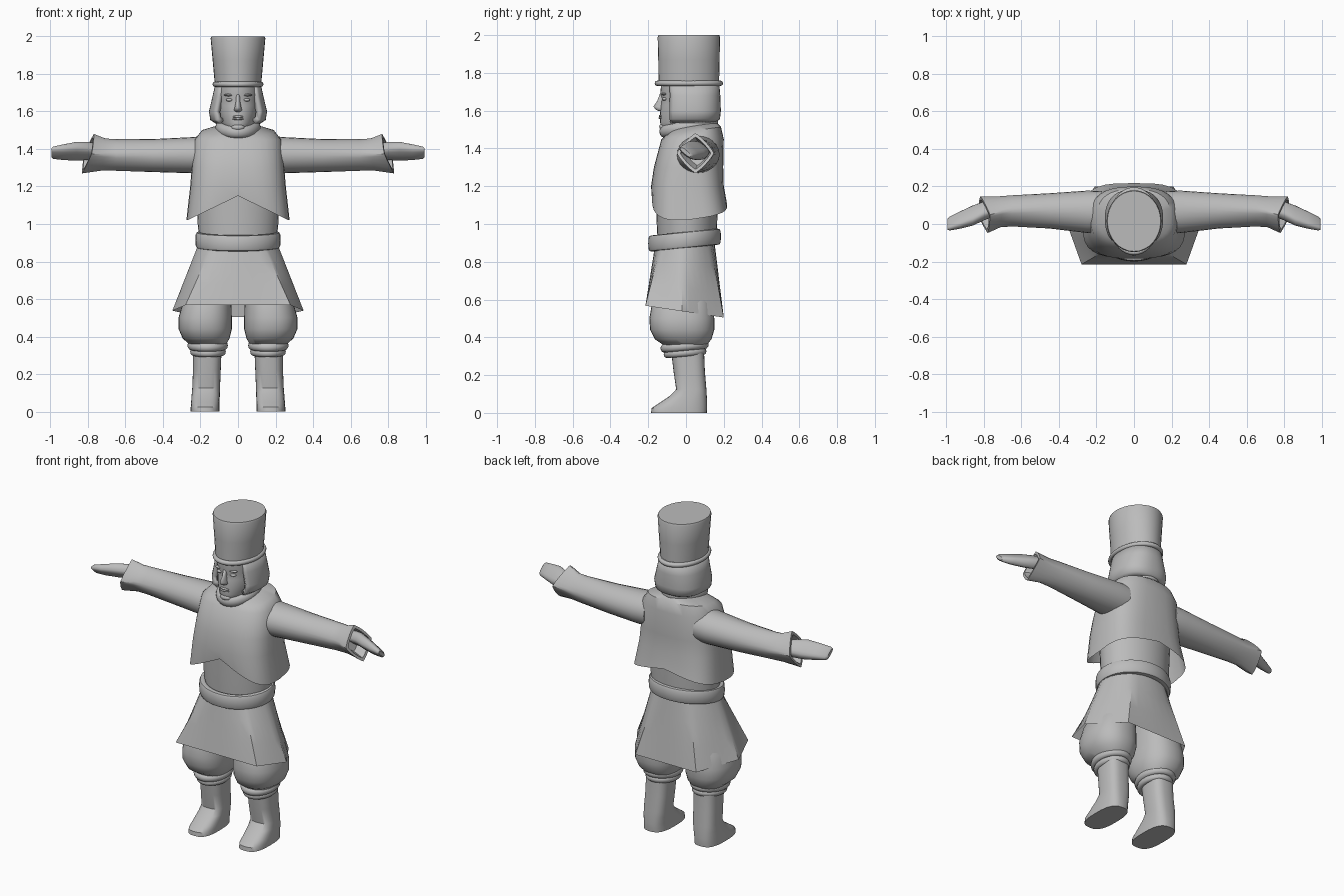
import bpy, bmesh, math
from mathutils import Vector

if "Cube" in bpy.data.objects:
    bpy.data.objects.remove(bpy.data.objects["Cube"])

grey = bpy.data.materials.new("plain_grey")
grey.use_nodes = True
grey.diffuse_color = (0.5, 0.5, 0.5, 1)
grey.node_tree.nodes["Principled BSDF"].inputs["Base Color"].default_value = (0.5, 0.5, 0.5, 1)


def finish(name, bm, angle=40):
    bmesh.ops.recalc_face_normals(bm, faces=bm.faces)
    mesh = bpy.data.meshes.new(name)
    bm.to_mesh(mesh)
    bm.free()
    mesh.materials.append(grey)
    obj = bpy.data.objects.new(name, mesh)
    bpy.context.collection.objects.link(obj)
    bpy.ops.object.select_all(action="DESELECT")
    obj.select_set(True)
    bpy.context.view_layer.objects.active = obj
    bpy.ops.object.shade_smooth_by_angle(angle=math.radians(angle))
    return obj


def loft(name, rings, caps=(True, True), closed=True, loop=False, angle=40):
    """Skin a list of point rings."""
    bm = bmesh.new()
    rows = [[bm.verts.new(p) for p in ring] for ring in rings]
    n = len(rows[0])
    pairs = list(zip(rows, rows[1:])) + ([(rows[-1], rows[0])] if loop else [])
    for a, b in pairs:
        for i in range(n if closed else n - 1):
            j = (i + 1) % n
            bm.faces.new((a[i], a[j], b[j], b[i]))
    for use, row in zip(caps, (rows[0], rows[-1])):
        if use:
            bm.faces.new(row)
    return finish(name, bm, angle)


def oval(r1, r2, p=2.0, n=32, start=0.0, sweep=2 * math.pi):
    """Superellipse outline; a partial sweep gives an open arc."""
    full = sweep > 6.28
    out = []
    for i in range(n):
        a = start + sweep * i / (n if full else n - 1)
        c, s = math.cos(a), math.sin(a)
        out.append((math.copysign(abs(c) ** (2 / p), c) * r1,
                    math.copysign(abs(s) ** (2 / p), s) * r2))
    return out


def level(z, rx, front, back, p=2.0, cx=0.0, hem=None, **arc):
    """Horizontal ring between a front and a back depth."""
    cy, ry = (front + back) / 2, (back - front) / 2
    pts = [(cx + u, cy + v) for u, v in oval(rx, ry, p, **arc)]
    return [Vector((x, y, hem(x, y) if hem else z)) for x, y in pts]


def band(name, z, rx, front, back, wide, high, slope=0.0, cx=0.0, p=2.0):
    """Elliptical roll or belt, optionally tilted up towards the back."""
    cy, ry = (front + back) / 2, (back - front) / 2
    rings = []
    for i in range(40):
        a = 2 * math.pi * i / 40
        c, s = math.cos(a), math.sin(a)
        rings.append([Vector((cx + (rx + u) * c, cy + (ry + u) * s, z + slope * s + v))
                      for u, v in oval(wide, high, p, 12)])
    return loft(name, rings, (False, False), loop=True)


def blob(name, loc, size):
    bm = bmesh.new()
    bmesh.ops.create_uvsphere(bm, u_segments=16, v_segments=10, radius=1)
    for v in bm.verts:
        v.co = Vector([v.co[i] * size[i] + loc[i] for i in range(3)])
    return finish(name, bm, 180)


# Hat
loft("hat", [level(1.74, 0.123, -0.145, 0.175), level(1.87, 0.135, -0.147, 0.178),
             level(1.99, 0.146, -0.15, 0.18), level(2.0, 0.142, -0.146, 0.176)])
band("hat_brim", 1.745, 0.122, -0.152, 0.182, 0.014, 0.014)

# Head and face
loft("head", [level(1.42, 0.07, -0.07, 0.10), level(1.485, 0.05, -0.11, 0.10),
              level(1.50, 0.068, -0.132, 0.10), level(1.54, 0.088, -0.137, 0.12),
              level(1.59, 0.102, -0.137, 0.13), level(1.63, 0.108, -0.133, 0.14),
              level(1.665, 0.11, -0.128, 0.14), level(1.69, 0.111, -0.136, 0.14),
              level(1.76, 0.112, -0.13, 0.14)], angle=80)
loft("nose", [level(1.598, 0.012, -0.145, -0.10), level(1.607, 0.022, -0.162, -0.10),
              level(1.622, 0.018, -0.172, -0.10), level(1.65, 0.012, -0.153, -0.10),
              level(1.69, 0.011, -0.138, -0.10)], angle=80)
for z, depth in ((1.572, 0.011), (1.561, 0.012)):
    blob("lip", (0, -0.133, z), (0.03, depth, 0.007))
blob("chin", (0, -0.122, 1.515), (0.035, 0.02, 0.018))
for side in (1, -1):
    blob("eye", (side * 0.045, -0.112, 1.662), (0.02, 0.015, 0.009))
    blob("eyebrow", (side * 0.047, -0.116, 1.688), (0.028, 0.015, 0.007))

# Hair: a shell that is open at the face
arc = dict(start=math.radians(-43), sweep=math.radians(266))
hair = loft("hair", [level(1.76, 0.118, -0.13, 0.175, 2.3, **arc),
                     level(1.68, 0.136, -0.13, 0.182, 2.3, **arc),
                     level(1.60, 0.155, -0.13, 0.185, 2.4, **arc),
                     level(1.555, 0.148, -0.13, 0.18, 2.4, **arc),
                     level(1.535, 0.118, -0.12, 0.15, 2.3, **arc)],
            (False, False), closed=False, angle=55)
thick = hair.modifiers.new("thickness", "SOLIDIFY")
thick.thickness = 0.03
thick.offset = -1

# Collar
band("collar", 1.515, 0.095, -0.115, 0.145, 0.026, 0.033, 0.025)


# Vest with notched hems
def vest_hem(x, y):
    rise = max(0.0, 1 - abs(x) / 0.27)
    return 1.02 + 0.13 * rise if y < 0 else 1.02 + 0.15 * y + 0.05 * rise


loft("vest", [level(0, 0.10, -0.075, 0.16, hem=lambda x, y: 1.52 + 0.12 * y),
              level(0, 0.195, -0.10, 0.185, 2.6, hem=lambda x, y: 1.488 + 0.14 * y),
              level(1.45, 0.232, -0.13, 0.20, 2.6), level(1.30, 0.247, -0.17, 0.197, 2.8),
              level(1.20, 0.255, -0.185, 0.20, 3),
              level(0, 0.275, -0.18, 0.218, 3.4, hem=vest_hem)], (True, False))

# Shirt and belt
loft("shirt", [level(0.90, 0.205, -0.15, 0.16), level(1.0, 0.215, -0.155, 0.165),
               level(1.2, 0.225, -0.16, 0.17)])
band("belt", 0.915, 0.207, -0.18, 0.165, 0.02, 0.043, 0.018, p=3.5)

# Skirt: round waist flaring to a six-sided hem
corners = [(-0.28, -0.215), (0.28, -0.215), (0.35, -0.02), (0.21, 0.2), (-0.21, 0.2), (-0.35, -0.02)]
outline = []
for a, b in zip(corners, corners[1:] + corners[:1]):
    outline += [Vector(a).lerp(Vector(b), k / 6) for k in range(6)]
hem_ring = [Vector((p.x, p.y, 0.535 - 0.15 * p.y)) for p in outline]
waist = []
for p in outline:
    a = math.atan2(p.y / 0.21, p.x / 0.35)
    waist.append(Vector((0.205 * math.cos(a), -0.005 + 0.155 * math.sin(a), 0.91)))
rings = [[w.lerp(h, t) for w, h in zip(waist, hem_ring)] for t in (0, 0.33, 0.67, 1)]
loft("skirt", rings, (True, False), angle=35)

for side, tag in ((1, "left"), (-1, "right")):
    # Breeches, rolled cuffs and boots
    loft(tag + "_breeches", [level(z, rx, f, b, 2.3, side * cx) for z, rx, f, b, cx in (
        (0.70, 0.10, -0.13, 0.12, 0.13), (0.58, 0.13, -0.18, 0.14, 0.165),
        (0.50, 0.142, -0.194, 0.15, 0.175), (0.44, 0.142, -0.19, 0.15, 0.175),
        (0.39, 0.125, -0.165, 0.135, 0.17), (0.36, 0.10, -0.12, 0.11, 0.162))])
    band(tag + "_breeches_cuff", 0.352, 0.088, -0.115, 0.10, 0.02, 0.023, 0.01, side * 0.162)
    band(tag + "_breeches_cuff_lower", 0.318, 0.077, -0.10, 0.09, 0.018, 0.02, 0.008, side * 0.16)
    loft(tag + "_boot", [level(z, rx, f, b, 2.8, side * cx) for z, rx, f, b, cx in (
        (0.34, 0.076, -0.08, 0.095, 0.163), (0.22, 0.074, -0.066, 0.10, 0.166),
        (0.125, 0.074, -0.052, 0.108, 0.17), (0.09, 0.075, -0.085, 0.11, 0.172),
        (0.05, 0.076, -0.145, 0.112, 0.174), (0.025, 0.077, -0.182, 0.112, 0.175),
        (0.0, 0.077, -0.185, 0.11, 0.175))])

    # Sleeve with a slanted, hollow cuff
    def section(x, y, z, ry, rz, p, slant=0.0):
        return [Vector((side * (x - slant * (0.3 * v - 0.2 * u)), y + u, z + v))
                for u, v in oval(ry, rz, p, 24)]
    loft(tag + "_sleeve", [section(*s) for s in (
        (0.17, 0.065, 1.37, 0.11, 0.10, 2), (0.25, 0.065, 1.367, 0.113, 0.096, 2),
        (0.45, 0.07, 1.365, 0.094, 0.088, 1.9), (0.65, 0.07, 1.368, 0.083, 0.084, 1.6),
        (0.72, 0.065, 1.37, 0.082, 0.086, 1.4, 0.5), (0.80, 0.05, 1.375, 0.098, 0.105, 1.2, 1),
        (0.80, 0.05, 1.375, 0.08, 0.085, 1.2, 1), (0.74, 0.06, 1.375, 0.06, 0.065, 1.2, 1))])

    # Hand: flat mitten tilted forward
    def palm(x, y, z, wide, high):
        pts = oval(wide, high, 3, 16)
        tilt = math.radians(-40)
        c, s = math.cos(tilt), math.sin(tilt)
        return [Vector((side * x, y + u * c - v * s, z + u * s + v * c)) for u, v in pts]
    loft(tag + "_hand", [palm(*s) for s in (
        (0.74, 0.085, 1.385, 0.04, 0.035), (0.80, 0.07, 1.39, 0.052, 0.036),
        (0.86, 0.045, 1.388, 0.058, 0.034), (0.93, 0.02, 1.383, 0.05, 0.027),
        (0.985, 0.002, 1.38, 0.042, 0.018), (0.995, -0.002, 1.38, 0.034, 0.01))])
